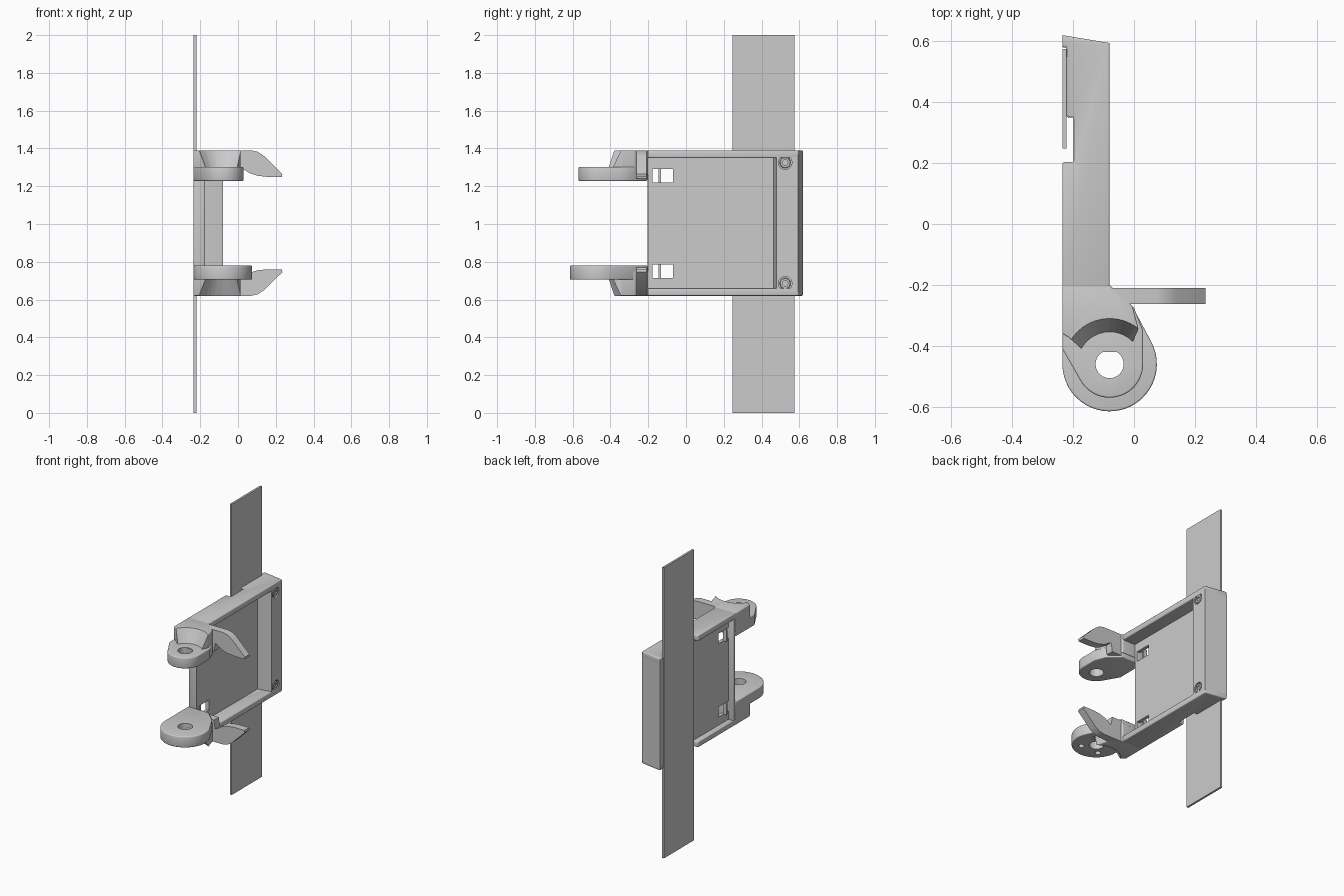
import bpy, bmesh, math

if "Cube" in bpy.data.objects:
    bpy.data.objects.remove(bpy.data.objects["Cube"])

MID = 1.005            # mirror height between upper and lower halves
PIN = (-0.08, -0.46)   # hinge pin centre


def finish(ob, bevel=0.0):
    bpy.context.view_layer.objects.active = ob
    for o in bpy.context.selected_objects:
        o.select_set(False)
    ob.select_set(True)
    if bevel:
        m = ob.modifiers.new("bevel", 'BEVEL')
        m.width, m.segments, m.limit_method = bevel, 3, 'ANGLE'
        bpy.ops.object.modifier_apply(modifier=m.name)
    bpy.ops.object.shade_smooth_by_angle(angle=math.radians(35))


def prism(name, pts, lo, hi, plane='xy', bevel=0.0):
    """Extrude a profile between two heights (plane xy -> along z, xz -> along y)."""
    bm = bmesh.new()

    def place(a, b, h):
        return (a, b, h) if plane == 'xy' else (a, h, b)
    face = bm.faces.new([bm.verts.new(place(a, b, lo)) for a, b in pts])
    new = bmesh.ops.extrude_face_region(bm, geom=[face])['geom']
    for v in new:
        if isinstance(v, bmesh.types.BMVert):
            v.co[2 if plane == 'xy' else 1] = hi
    bmesh.ops.recalc_face_normals(bm, faces=bm.faces)
    me = bpy.data.meshes.new(name)
    bm.to_mesh(me)
    bm.free()
    ob = bpy.data.objects.new(name, me)
    bpy.context.collection.objects.link(ob)
    finish(ob, bevel)
    return ob


def box(name, x, y, z, bevel=0.0):
    return prism(name, [(x[0], y[0]), (x[1], y[0]), (x[1], y[1]), (x[0], y[1])], *z, bevel=bevel)


def arc(c, r, a0, a1, n=28):
    return [(c[0] + r * math.cos(math.radians(a0 + (a1 - a0) * i / n)),
             c[1] + r * math.sin(math.radians(a0 + (a1 - a0) * i / n))) for i in range(n + 1)]


def cone(loc, r1, r2, depth, rot=(0, 0, 0), n=40):
    bpy.ops.mesh.primitive_cone_add(vertices=n, radius1=r1, radius2=r2, depth=depth,
                                    location=loc, rotation=rot)
    return bpy.context.object


def cut(ob, cutter):
    cutter.hide_render = True
    m = ob.modifiers.new("cut", 'BOOLEAN')
    m.operation, m.solver, m.object = 'DIFFERENCE', 'EXACT', cutter
    bpy.context.view_layer.objects.active = ob
    bpy.ops.object.modifier_apply(modifier=m.name)
    bpy.data.objects.remove(cutter)
    finish(ob)


def flipped(ob, name):
    """Copy mirrored through the middle height."""
    new = ob.copy()
    new.data = ob.data.copy()
    new.name = name
    bpy.context.collection.objects.link(new)
    bm = bmesh.new()
    bm.from_mesh(new.data)
    bm.transform(new.matrix_world.inverted() @ new.matrix_world)
    for v in bm.verts:
        v.co.z = 2 * MID - v.co.z
    bmesh.ops.reverse_faces(bm, faces=bm.faces)
    bm.to_mesh(new.data)
    bm.free()
    return new


# long flat strip
box("long_strip", (-0.235, -0.221), (0.247, 0.575), (0, 2))

# top and bottom rails, notched behind for the strip
rail = prism("upper_rail", [(-0.08, -0.21), (-0.08, 0.594), (-0.235, 0.62), (-0.235, 0.58),
                            (-0.221, 0.58), (-0.221, 0.35), (-0.198, 0.35), (-0.198, 0.203),
                            (-0.235, 0.203), (-0.235, -0.21)], 1.35, 1.39, bevel=0.006)
flipped(rail, "lower_rail")

# thick end block with screw sockets
end = prism("end_block", [(-0.175, 0.462), (-0.08, 0.478), (-0.08, 0.594), (-0.235, 0.62),
                          (-0.235, 0.58), (-0.221, 0.58), (-0.221, 0.462)], 0.64, 1.37)
for z in (0.685, 1.325):
    side = (0, math.pi / 2, 0)
    cut(end, cone((-0.08, 0.525, z), 0.036, 0.036, 0.03, side))
    screw = cone((-0.09, 0.525, z), 0.03, 0.026, 0.016, side, 24)
    screw.name = "screw_head"
    cut(screw, cone((-0.08, 0.525, z), 0.016, 0.016, 0.02, side, 6))

# recessed panel with two windows
panel = box("recessed_panel", (-0.198, -0.175), (-0.2, 0.47), (0.64, 1.37))
for z in (0.75, 1.255):
    cut(panel, box("window_cutter", (-0.3, 0), (-0.178, -0.068), (z - 0.035, z + 0.035)))
    box("window_rib", (-0.215, -0.19), (-0.146, -0.132), (z - 0.04, z + 0.04))

# post at the hinge side
box("hinge_post", (-0.235, -0.175), (-0.204, -0.178), (0.64, 1.37), 0.008)

# raised hinge blocks, dished around the pin
block = prism("upper_hinge_block", [(-0.08, -0.2), (-0.235, -0.2), (-0.235, -0.36),
                                    (-0.215, -0.372), (-0.16, -0.42), (-0.02, -0.42),
                                    (0.015, -0.345), (-0.005, -0.27)], 1.26, 1.39, bevel=0.005)
cut(block, cone((*PIN, 1.35), 0.105, 0.155, 0.1))
flipped(block, "lower_hinge_block")

# hinge ears
ear = prism("upper_hinge_ear", arc(PIN, 0.11, -150, 0) +
            [(0.03, -0.35), (0.0, -0.275), (-0.08, -0.205), (-0.235, -0.205), (-0.235, -0.41)],
            1.228, 1.302, bevel=0.006)
cut(ear, cone((*PIN, 1.26), 0.046, 0.046, 0.3))
ear = prism("lower_hinge_ear", arc(PIN, 0.155, -180, 28) +
            [(0.0, -0.28), (-0.08, -0.205), (-0.235, -0.205)], 0.705, 0.78, bevel=0.006)
cut(ear, cone((*PIN, 0.74), 0.046, 0.046, 0.3))
for x, y in arc(PIN, 0.095, 45, 315, 3):
    cut(ear, cone((x, y, 0.70), 0.018, 0.018, 0.08, n=20))

# curved pointed prongs
prong = prism("upper_prong", [(-0.08, 1.39), (0.07, 1.39), (0.105, 1.382), (0.138, 1.36),
                              (0.235, 1.265), (0.232, 1.25), (0.15, 1.25), (0.10, 1.256),
                              (0.06, 1.27), (0.03, 1.29), (0.01, 1.30), (0.0, 1.24), (-0.08, 1.24)],
              -0.262, -0.21, 'xz')
flipped(prong, "lower_prong")
